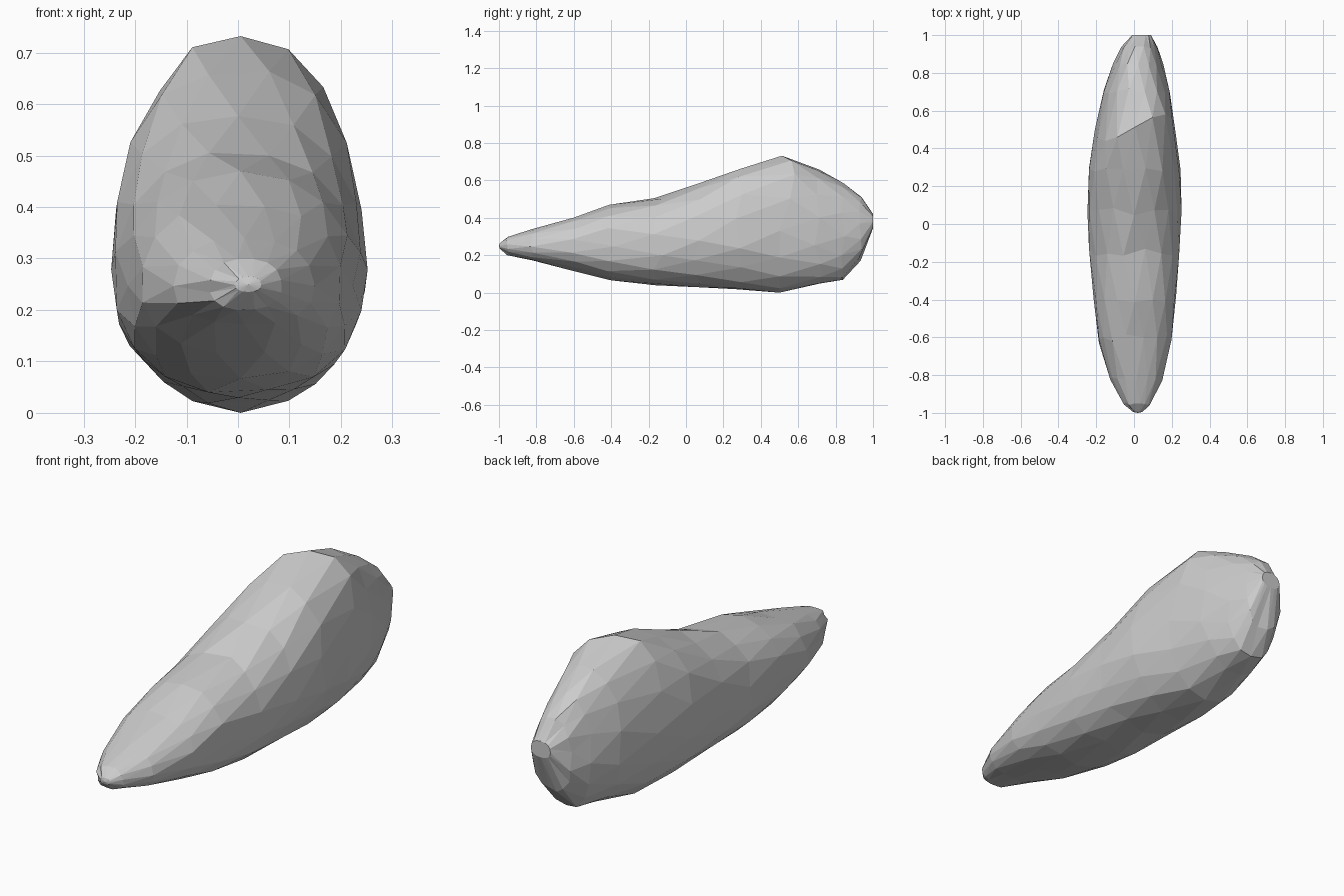
import bpy, bmesh, math, random
from mathutils import Vector

if "Cube" in bpy.data.objects:
    bpy.data.objects.remove(bpy.data.objects["Cube"])

random.seed(7)
SIDES = 16

# Stations along the stone: y, bottom z, top z, left x, right x
STATIONS = [
    (-0.995, 0.235, 0.265, -0.005, 0.045),
    (-0.95, 0.20, 0.30, -0.055, 0.085),
    (-0.82, 0.17, 0.34, -0.125, 0.15),
    (-0.61, 0.115, 0.405, -0.19, 0.20),
    (-0.40, 0.065, 0.47, -0.215, 0.225),
    (-0.15, 0.04, 0.507, -0.238, 0.242),
    (0.06, 0.032, 0.58, -0.25, 0.25),
    (0.28, 0.018, 0.665, -0.242, 0.245),
    (0.50, 0.0, 0.735, -0.21, 0.22),      # crest ring
    (0.70, 0.045, 0.66, -0.16, 0.19),
    (0.84, 0.065, 0.59, -0.11, 0.155),
    (0.93, 0.17, 0.51, -0.068, 0.125),
    (1.00, 0.345, 0.42, -0.01, 0.09),
]


def signed_pow(v, p):
    return math.copysign(abs(v) ** p, v)


def ring(bm, index, station):
    """One egg-shaped section, with chipped irregularity."""
    y, zb, zt, xl, xr = station
    zc = zb + 0.45 * (zt - zb)
    xc, half = (xl + xr) / 2, (xr - xl) / 2
    stagger = 0.5 if index % 2 else 0.0
    grow = 1.012 if stagger else 1.0
    ends = index in (0, len(STATIONS) - 1)
    verts = []
    for i in range(SIDES):
        a = 2 * math.pi * (i + stagger) / SIDES
        c, s = signed_pow(math.cos(a), 0.87), signed_pow(math.sin(a), 0.87)
        x = xc + half * c * grow
        z = zc + s * grow * ((zt - zc) if s > 0 else (zc - zb))
        dy = 0.0
        if not ends:
            k = random.uniform(-0.022, 0.012)
            x += (x - xc) * k
            z += (z - zc) * k
            dy = random.uniform(-0.025, 0.025) * (1 if abs(y) < 0.8 else 0.4)
        # The crest runs diagonally across the top
        if index == 8:
            dy = max(0, s) * (0.6 * x + 0.01)
            if i == SIDES * 3 // 4:
                z = 0.0
        verts.append(bm.verts.new((x, y + dy, z)))
    return verts


# Loft the stone with staggered triangles
bm = bmesh.new()
rings = [ring(bm, i, s) for i, s in enumerate(STATIONS)]
for r, (lower, upper) in enumerate(zip(rings, rings[1:])):
    for i in range(SIDES):
        j = (i + 1) % SIDES
        if r % 2 == 0:
            bm.faces.new((lower[i], lower[j], upper[i]))
            bm.faces.new((lower[j], upper[j], upper[i]))
        else:
            bm.faces.new((lower[i], lower[j], upper[j]))
            bm.faces.new((lower[i], upper[j], upper[i]))

# Close the tips
for loop, y in ((rings[0], -1.0), (rings[-1], 1.0)):
    tip = bm.verts.new(sum((v.co for v in loop), Vector()) / SIDES)
    tip.co.y = y
    for i in range(SIDES):
        bm.faces.new((loop[i], loop[(i + 1) % SIDES], tip))

# Merge nearly coplanar triangles into broad facets
bmesh.ops.dissolve_limit(bm, angle_limit=math.radians(5),
                         verts=bm.verts[:], edges=bm.edges[:])
bmesh.ops.recalc_face_normals(bm, faces=bm.faces[:])

# Settle on the ground
low = min(v.co.z for v in bm.verts)
for v in bm.verts:
    v.co.z -= low

mesh = bpy.data.meshes.new("stone")
bm.to_mesh(mesh)
bm.free()
stone = bpy.data.objects.new("stone", mesh)
bpy.context.collection.objects.link(stone)
